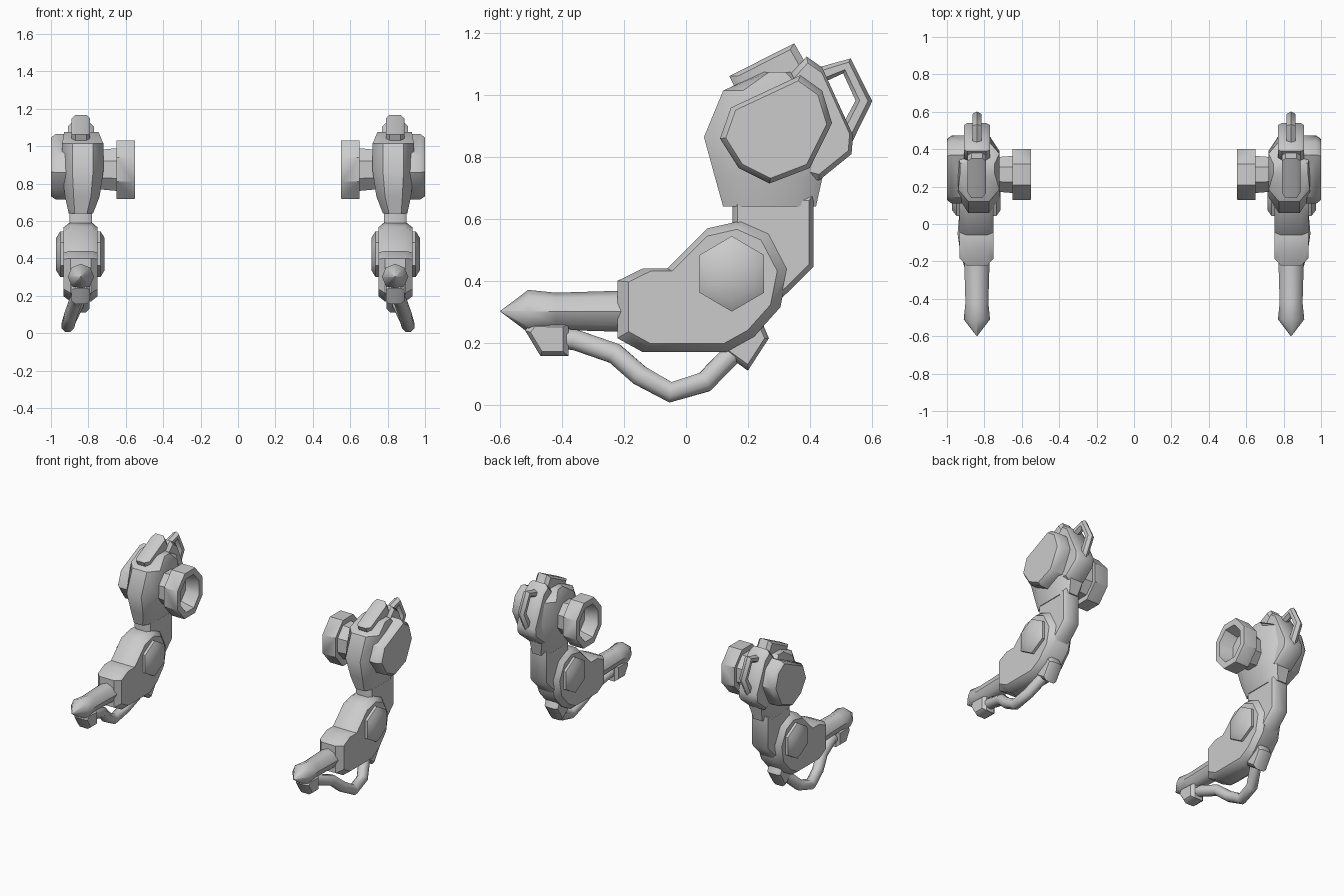
import bpy, bmesh, math
from mathutils import Vector, Matrix

if "Cube" in bpy.data.objects:
    bpy.data.objects.remove(bpy.data.objects["Cube"])

grey = bpy.data.materials.new("plain_grey")
grey.diffuse_color = (0.6, 0.6, 0.6, 1)
grey.use_nodes = True
grey.node_tree.nodes["Principled BSDF"].inputs["Base Color"].default_value = grey.diffuse_color
CX = 0.84  # centre line of the right arm


def finish(name, bm, angle=40):
    """Store the mesh on the right side and mirror it to the left."""
    bmesh.ops.recalc_face_normals(bm, faces=bm.faces)
    me = bpy.data.meshes.new(name)
    bm.to_mesh(me)
    bm.free()
    me.materials.append(grey)
    ob = bpy.data.objects.new(name, me)
    bpy.context.collection.objects.link(ob)
    bpy.ops.object.select_all(action='DESELECT')
    ob.select_set(True)
    bpy.context.view_layer.objects.active = ob
    bpy.ops.object.shade_smooth_by_angle(angle=math.radians(angle))
    mod = ob.modifiers.new("other_arm", 'MIRROR')
    mod.use_mirror_merge = False
    return ob


def loft(name, rings, cap=True, angle=40):
    """Skin a list of equal-length point rings."""
    bm = bmesh.new()
    vs = [[bm.verts.new(p) for p in r] for r in rings]
    n = len(rings[0])
    for a, b in zip(vs, vs[1:]):
        for i in range(n):
            j = (i + 1) % n
            bm.faces.new((a[i], a[j], b[j], b[i]))
    if cap:
        bm.faces.new(vs[0])
        bm.faces.new(vs[-1])
    return finish(name, bm, angle)


def slab(name, profile, sections, angle=40):
    """Stack a (y, z) outline along x; sections are (x, scale)."""
    cy = sum(p[0] for p in profile) / len(profile)
    cz = sum(p[1] for p in profile) / len(profile)
    return loft(name, [[(x, cy + (y - cy) * s, cz + (z - cz) * s) for y, z in profile]
                       for x, s in sections], True, angle)


def ngon(cy, cz, ry, rz, n, turn=0.0):
    return [(cy + ry * math.cos(turn + math.tau * i / n),
             cz + rz * math.sin(turn + math.tau * i / n)) for i in range(n)]


def tube(name, pts, r, n=8):
    pts = [Vector(p) for p in pts]
    rings = []
    for i, p in enumerate(pts):
        t = (pts[min(i + 1, len(pts) - 1)] - pts[max(i - 1, 0)]).normalized()
        u = (Vector((1, 0, 0)) - t * t.x).normalized()
        v = t.cross(u)
        rings.append([p + r * (u * math.cos(a) + v * math.sin(a))
                      for a in (math.tau * (k + .5) / n for k in range(n))])
    return loft(name, rings, True, 50)


# Shoulder: stacked chamfered sections, narrow at the bottom
levels = [  # z, y front, y back, x inner, x outer
    (0.64, 0.12, 0.42, 0.775, 0.905), (0.73, 0.095, 0.44, 0.74, 0.925),
    (0.865, 0.058, 0.475, 0.72, 0.94), (1.015, 0.12, 0.44, 0.72, 0.94),
    (1.075, 0.25, 0.34, 0.745, 0.93)]
rings = []
for z, y0, y1, x0, x1 in levels:
    c, d = (x1 - x0) * 0.25, (y1 - y0) * 0.2
    rings.append([(x0 + c, y0, z), (x1 - c, y0, z), (x1, y0 + d, z), (x1, y1 - d, z),
                  (x1 - c, y1, z), (x0 + c, y1, z), (x0, y1 - d, z), (x0, y0 + d, z)])
loft("shoulder_body", rings)

# Outer shoulder cap
slab("shoulder_cap", [(0.11, 0.86), (0.145, 0.96), (0.37, 1.065), (0.44, 1.015),
                      (0.472, 0.91), (0.40, 0.765), (0.27, 0.715), (0.17, 0.765)],
     [(0.90, 1.0), (0.975, 1.0), (1.0, 0.9)])

# Back plate of the shoulder
slab("back_plate", [(0.33, 1.06), (0.39, 1.125), (0.44, 1.09), (0.54, 0.87),
                    (0.535, 0.81), (0.43, 0.725), (0.33, 0.75)],
     [(0.77, 0.9), (0.79, 1), (0.89, 1), (0.91, 0.9)])

# Slanted block on top and the handle behind
block = [(0.14, 1.062), (0.35, 1.168), (0.40, 1.08), (0.36, 1.02), (0.17, 1.0)]
slab("top_block", block, [(0.79, 0.8), (0.81, 1), (0.87, 1), (0.89, 0.8)])
tube("handle", [(CX, 0.42, 1.06), (CX, 0.52, 1.095), (CX, 0.575, 0.982),
                (CX, 0.51, 0.855)], 0.027, 6)

# Hollow socket facing the body centre
sock = [(0.75, 0.105), (0.64, 0.115), (0.65, 0.157), (0.555, 0.157), (0.55, 0.155),
        (0.55, 0.115), (0.64, 0.09)]
loft("shoulder_socket", [[(x, y, z) for y, z in
     ngon(0.265, 0.875, r * 0.94, r * 1.08, 8, math.pi / 8)] for x, r in sock])

# Upper arm
slab("upper_arm", [(0.15, 0.68), (0.412, 0.68), (0.412, 0.445), (0.30, 0.335), (0.15, 0.40)],
     [(0.78, 0.88), (0.80, 1), (0.88, 1), (0.90, 0.88)])

# Forearm shell
slab("forearm", [(-0.222, 0.40), (-0.14, 0.44), (-0.06, 0.44), (0.07, 0.57), (0.18, 0.595),
                 (0.27, 0.555), (0.33, 0.44), (0.305, 0.315), (0.22, 0.22), (0.13, 0.17),
                 (-0.14, 0.17), (-0.222, 0.215)],
     [(0.752, 0.87), (0.785, 1), (0.895, 1), (0.932, 0.87)])

# Hexagonal elbow bosses, one through both sides
slab("elbow_boss", ngon(0.148, 0.423, 0.12, 0.122, 6, math.pi / 6),
     [(0.714, 0.72), (0.735, 1), (0.95, 1), (0.972, 0.72)])

# Barrel with a pointed tip
loft("barrel", [[(CX + r * 1.02 * math.cos(a), y, 0.302 + r * math.sin(a))
                 for a in (math.tau * k / 8 for k in range(8))]
                for y, r in [(-0.15, 0.066), (-0.22, 0.066), (-0.42, 0.06),
                             (-0.51, 0.069), (-0.599, 0.002)]], True, 45)

# Hose under the forearm, swinging outwards at its lowest point
tube("hose", [(0.84, -0.46, 0.215), (0.845, -0.36, 0.21), (0.87, -0.23, 0.165),
              (0.895, -0.15, 0.095), (0.91, -0.05, 0.04), (0.90, 0.06, 0.073),
              (0.86, 0.14, 0.155), (0.84, 0.20, 0.20)], 0.036)
slab("front_hose_fitting", [(-0.52, 0.24), (-0.47, 0.157), (-0.38, 0.157), (-0.38, 0.262),
                            (-0.50, 0.265)],
     [(0.79, 0.75), (0.81, 1), (0.87, 1), (0.89, 0.75)])
slab("rear_hose_fitting", [(0.11, 0.175), (0.20, 0.11), (0.268, 0.215), (0.24, 0.28),
                           (0.17, 0.28)],
     [(0.795, 0.8), (0.815, 1), (0.875, 1), (0.895, 0.8)])
